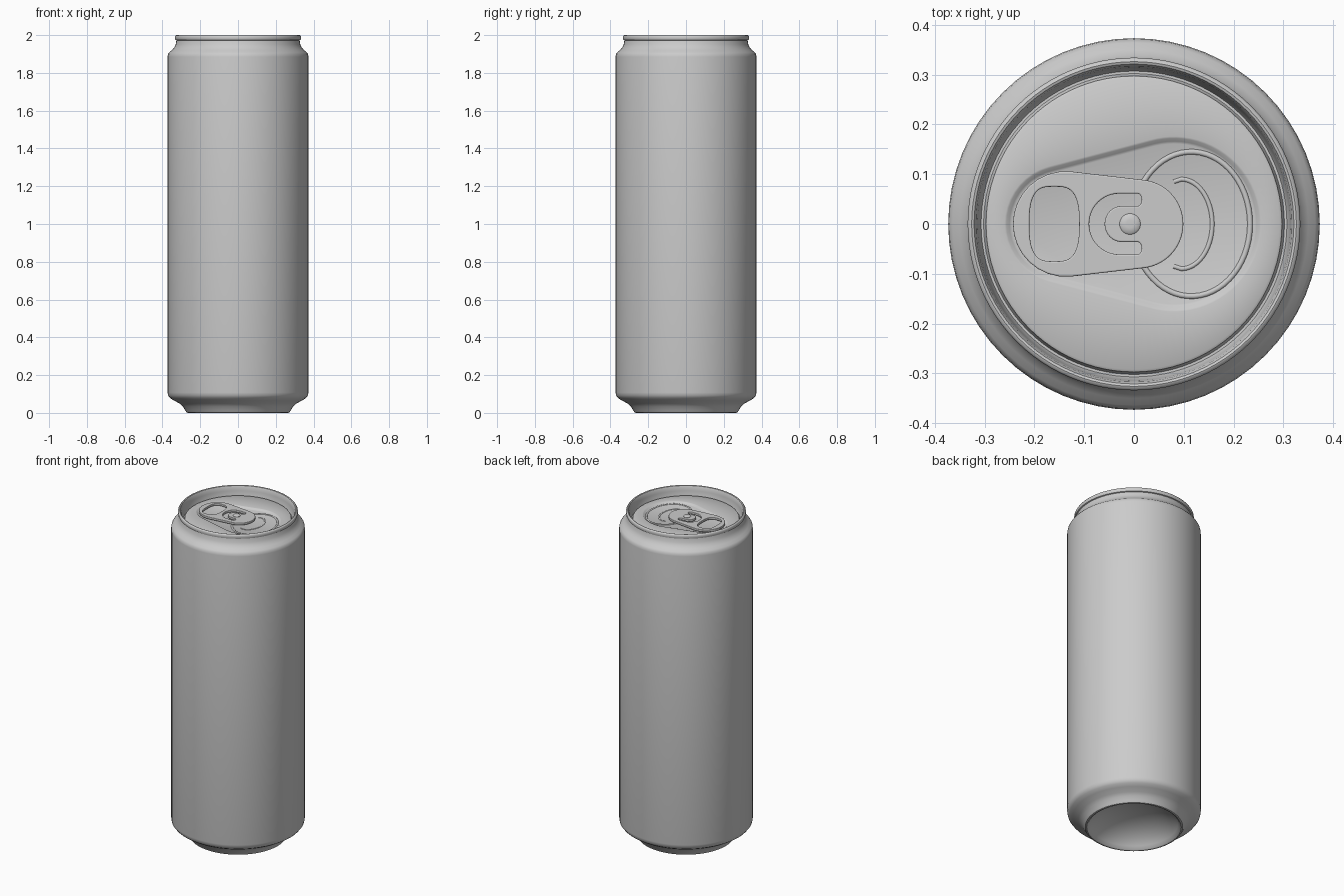
import bpy, bmesh, math

if "Cube" in bpy.data.objects:
    bpy.data.objects.remove(bpy.data.objects["Cube"])

def loft(name, rings, cap_start=False, cap_end=False):
    # Skin a list of equal-length point rings
    bm = bmesh.new()
    rows = [[bm.verts.new(p) for p in r] for r in rings]
    n = len(rows[0])
    for a, b in zip(rows, rows[1:]):
        for i in range(n):
            j = (i + 1) % n
            bm.faces.new((a[i], a[j], b[j], b[i]))
    if cap_start:
        bm.faces.new(rows[0][::-1])
    if cap_end:
        bm.faces.new(rows[-1])
    me = bpy.data.meshes.new(name)
    bm.to_mesh(me)
    bm.free()
    ob = bpy.data.objects.new(name, me)
    bpy.context.collection.objects.link(ob)
    smooth(ob)
    return ob

def smooth(ob, angle=40):
    bpy.ops.object.select_all(action='DESELECT')
    ob.select_set(True)
    bpy.context.view_layer.objects.active = ob
    if ob.type == 'CURVE':
        bpy.ops.object.convert(target='MESH')
    bpy.ops.object.shade_smooth_by_angle(angle=math.radians(angle))

def circle(r, z, n):
    return [(r * math.cos(2 * math.pi * i / n), r * math.sin(2 * math.pi * i / n), z) for i in range(n)]

def teardrop(x0, r0, x1, r1, off, z, n):
    # Outline of the hull of two circles on the x axis, grown by off
    def dist(x, y):
        return min(math.hypot(x - x0 - (x1 - x0) * t / 30, y) - r0 - (r1 - r0) * t / 30 for t in range(31))
    pts = []
    for i in range(n):
        a = 2 * math.pi * i / n
        lo, hi = 0.0, 0.4
        for _ in range(18):
            m = (lo + hi) / 2
            if dist(m * math.cos(a), m * math.sin(a)) < off:
                lo = m
            else:
                hi = m
        pts.append((lo * math.cos(a), lo * math.sin(a), z))
    return pts

def arc(cx, cy, rx, ry, a0, a1, n):
    return [(cx + rx * math.cos(math.radians(a0 + (a1 - a0) * i / n)),
             cy + ry * math.sin(math.radians(a0 + (a1 - a0) * i / n))) for i in range(n + 1)]

def curve(name, loops, z, bevel, closed=True, extrude=0.0):
    cu = bpy.data.curves.new(name, 'CURVE')
    cu.dimensions = '2D' if closed else '3D'
    if closed:
        cu.fill_mode = 'BOTH'
        cu.offset = -bevel
    cu.extrude, cu.bevel_depth, cu.bevel_resolution = extrude, bevel, 3
    for pts in loops:
        s = cu.splines.new('POLY')
        s.points.add(len(pts) - 1)
        for p, q in zip(s.points, pts):
            p.co = (q[0], q[1], 0, 1)
        s.use_cyclic_u = closed
    ob = bpy.data.objects.new(name, cu)
    bpy.context.collection.objects.link(ob)
    ob.location.z = z
    smooth(ob)
    return ob

# Can body: domed base, foot ring, wall and neck
body = [(0.03, 0.109), (0.10, 0.10), (0.16, 0.08), (0.21, 0.052), (0.245, 0.02), (0.256, 0.004),
        (0.264, 0.0), (0.272, 0.002), (0.28, 0.014), (0.292, 0.034), (0.31, 0.05), (0.34, 0.066),
        (0.36, 0.079), (0.37, 0.092), (0.373, 0.108), (0.373, 1.885), (0.371, 1.899), (0.364, 1.909),
        (0.35, 1.92), (0.338, 1.934), (0.33, 1.95), (0.326, 1.973)]
loft("can_body", [circle(r, z, 64) for r, z in body], cap_start=True)

# Lid: rolled rim, countersink, panel and teardrop recess
N = 96
lid = [(0.325, 1.972), (0.332, 1.975), (0.334, 1.982), (0.334, 1.993), (0.331, 1.998), (0.326, 2.0),
       (0.321, 1.998), (0.317, 1.99), (0.314, 1.97), (0.311, 1.94), (0.307, 1.931), (0.302, 1.931),
       (0.299, 1.937), (0.297, 1.947), (0.292, 1.95)]
rings = [circle(r, z, N) for r, z in lid]
for off, z in [(0.011, 1.95), (0.007, 1.949), (0.001, 1.942), (-0.004, 1.94)]:
    rings.append(teardrop(-0.14, 0.109, 0.08, 0.165, off, z, N))
loft("lid", rings, cap_end=True)

# Raised beads around the mouth opening
curve("mouth_outer_bead", [arc(0.115, 0, 0.118, 0.145, -150, 150, 48)], 1.938, 0.006, closed=False)
inner = [(0.08, -0.085)] + arc(0.095, 0, 0.062, 0.09, -90, 90, 24) + [(0.08, 0.085)]
curve("mouth_inner_bead", [inner], 1.938, 0.005, closed=False)

# Pull tab plate with finger hole and C-shaped slot
outline = [p[:2] for p in teardrop(-0.137, 0.106, 0.01, 0.089, 0, 0, 72)]
hole = [(-0.16 + 0.05 * math.copysign(abs(math.cos(t)) ** 0.6, math.cos(t)),
         0.075 * math.copysign(abs(math.sin(t)) ** 0.75, math.sin(t)))
        for t in [2 * math.pi * i / 48 for i in range(48)]]
slot = (arc(-0.03, 0, 0.06, 0.061, 90, 270, 24) + arc(0.007, -0.0485, 0.0085, 0.0125, -90, 90, 8)
        + arc(-0.025, 0, 0.034, 0.036, 270, 90, 20) + arc(0.007, 0.0485, 0.0085, 0.0125, -90, 90, 8))
curve("pull_tab", [outline, hole, slot], 1.954, 0.003, extrude=0.004)

# Rivet holding the tab
rivet = [(0.03, 1.939), (0.021, 1.944), (0.021, 1.963), (0.018, 1.966), (0.008, 1.967)]
ob = loft("rivet", [circle(r, z, 32) for r, z in rivet], cap_end=True)
ob.location.x = -0.008
